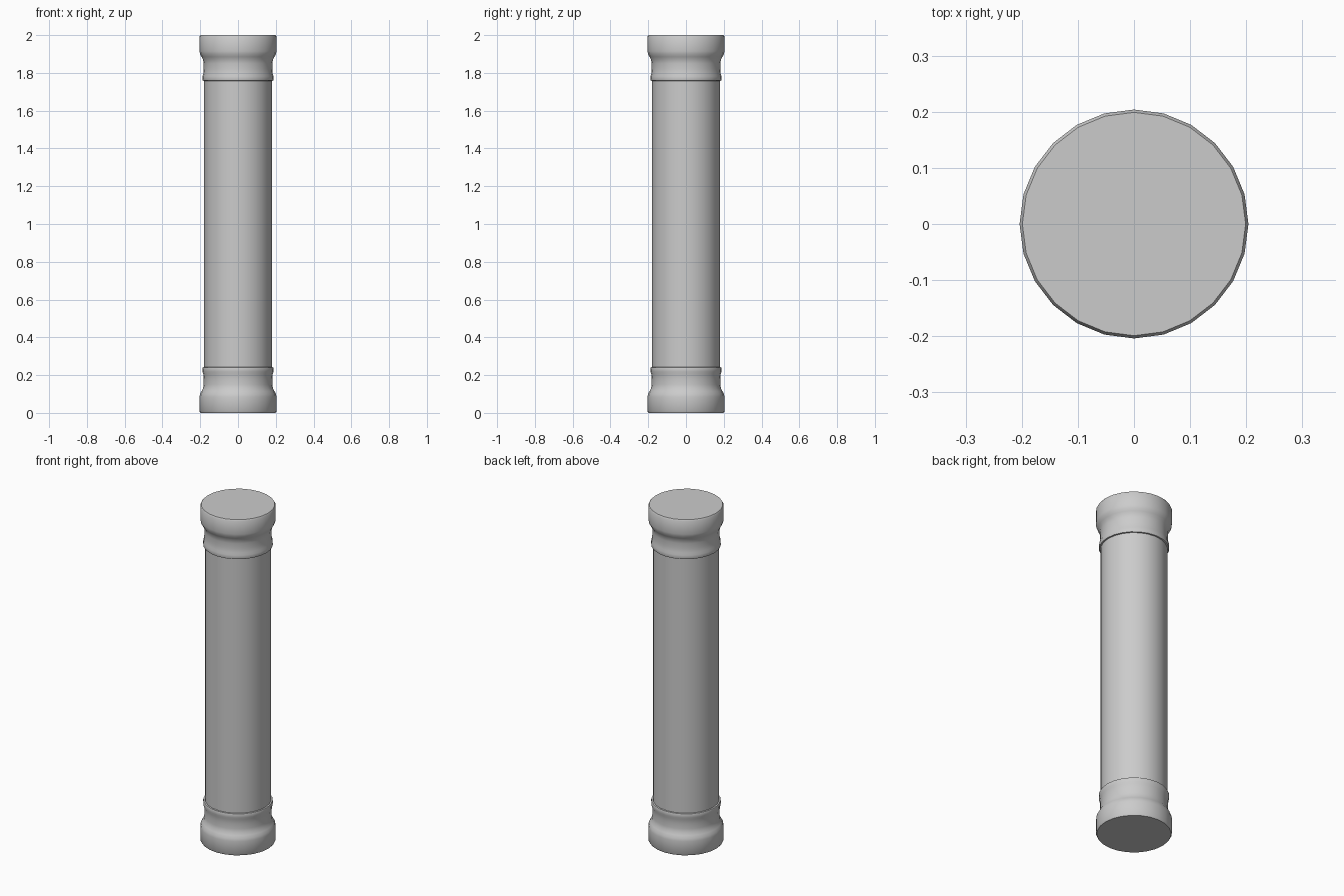
import bpy, bmesh, math

if "Cube" in bpy.data.objects:
    bpy.data.objects.remove(bpy.data.objects["Cube"])

SIDES = 24

# Half profile of the base moulding: (radius, height)
MOULDING = [(0.199, 0.0), (0.204, 0.008), (0.204, 0.085), (0.201, 0.1),
            (0.193, 0.115), (0.185, 0.13), (0.182, 0.15), (0.182, 0.18),
            (0.184, 0.205), (0.188, 0.218), (0.189, 0.235), (0.187, 0.241),
            (0.179, 0.242)]


def lathe(name, profile):
    bm = bmesh.new()
    rings = []
    for r, z in profile:
        rings.append([bm.verts.new((r * math.cos(2 * math.pi * i / SIDES),
                                    r * math.sin(2 * math.pi * i / SIDES), z))
                      for i in range(SIDES)])
    for a, b in zip(rings, rings[1:]):
        for i in range(SIDES):
            j = (i + 1) % SIDES
            bm.faces.new((a[i], a[j], b[j], b[i]))
    bm.faces.new(rings[0][::-1])
    bm.faces.new(rings[-1])
    bmesh.ops.recalc_face_normals(bm, faces=bm.faces[:])
    mesh = bpy.data.meshes.new(name)
    bm.to_mesh(mesh)
    bm.free()
    obj = bpy.data.objects.new(name, mesh)
    bpy.context.collection.objects.link(obj)
    bpy.ops.object.select_all(action='DESELECT')
    obj.select_set(True)
    bpy.context.view_layer.objects.active = obj
    bpy.ops.object.shade_smooth_by_angle(angle=math.radians(40))
    return obj


# One continuous column: base, plain shaft, and mirrored capital
column = lathe("column", MOULDING + [(r, 2.0 - z) for r, z in reversed(MOULDING)])
